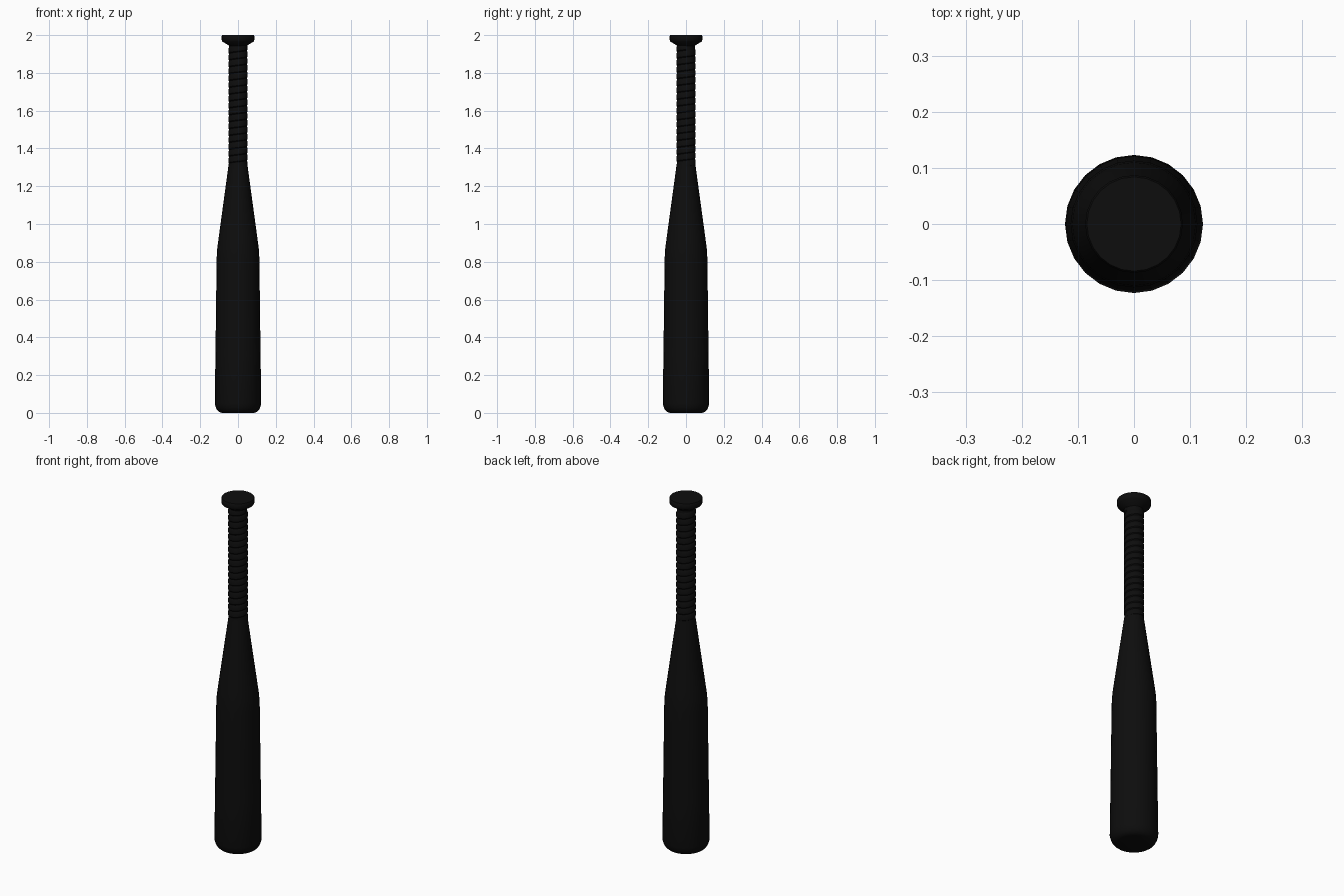
import bpy, bmesh, math

if "Cube" in bpy.data.objects:
    bpy.data.objects.remove(bpy.data.objects["Cube"])

SIDES = 24

black = bpy.data.materials.new("black")
black.diffuse_color = (0.004, 0.004, 0.004, 1)
black.use_nodes = True
black.node_tree.nodes["Principled BSDF"].inputs["Base Color"].default_value = black.diffuse_color


def finish(name, bm, angle):
    bmesh.ops.recalc_face_normals(bm, faces=bm.faces)
    me = bpy.data.meshes.new(name)
    bm.to_mesh(me)
    bm.free()
    ob = bpy.data.objects.new(name, me)
    bpy.context.collection.objects.link(ob)
    me.materials.append(black)
    bpy.ops.object.select_all(action='DESELECT')
    ob.select_set(True)
    bpy.context.view_layer.objects.active = ob
    bpy.ops.object.shade_smooth_by_angle(angle=math.radians(angle))
    return ob


def lathe(name, profile, angle=35):
    """Closed solid turned around z from (radius, height) points."""
    bm = bmesh.new()
    rings = []
    for r, z in profile:
        rings.append([bm.verts.new((r * math.cos(math.tau * i / SIDES),
                                    r * math.sin(math.tau * i / SIDES), z))
                      for i in range(SIDES)])
    for a, b in zip(rings, rings[1:]):
        for i in range(SIDES):
            j = (i + 1) % SIDES
            bm.faces.new((a[i], a[j], b[j], b[i]))
    bm.faces.new(rings[0])
    bm.faces.new(rings[-1])
    return finish(name, bm, angle)


def spiral_wrap(name, z0, z1, turns, r_low, r_high):
    """Overlapping tape strip wound around the handle."""
    bm = bmesh.new()
    pitch = (z1 - z0) / (turns + 1)
    previous = None
    for k in range(turns * SIDES + 1):
        a = math.tau * k / SIDES
        z = z0 + pitch * k / SIDES
        row = [bm.verts.new((r * math.cos(a), r * math.sin(a), z + dz))
               for r, dz in ((r_low, 0), (r_high, pitch * 0.15),
                             (r_high, pitch * 0.75), (r_low, pitch))]
        if previous:
            for i in range(3):
                bm.faces.new((previous[i], row[i], row[i + 1], previous[i + 1]))
        previous = row
    return finish(name, bm, 30)


# Barrel with rounded end and taper, running up into the handle
lathe("bat_body", [(0.085, 0.0), (0.098, 0.004), (0.109, 0.013), (0.117, 0.027),
                   (0.123, 0.05), (0.1195, 0.3), (0.116, 0.58), (0.113, 0.82),
                   (0.110, 0.87), (0.102, 0.93), (0.051, 1.305), (0.047, 1.33),
                   (0.047, 1.955)])

# Wound grip tape
spiral_wrap("grip_tape", 1.30, 1.955, 17, 0.0465, 0.051)

# Knob closing the handle
lathe("knob", [(0.047, 1.942), (0.052, 1.947), (0.083, 1.966), (0.087, 1.975),
               (0.087, 1.994), (0.084, 2.0)])
